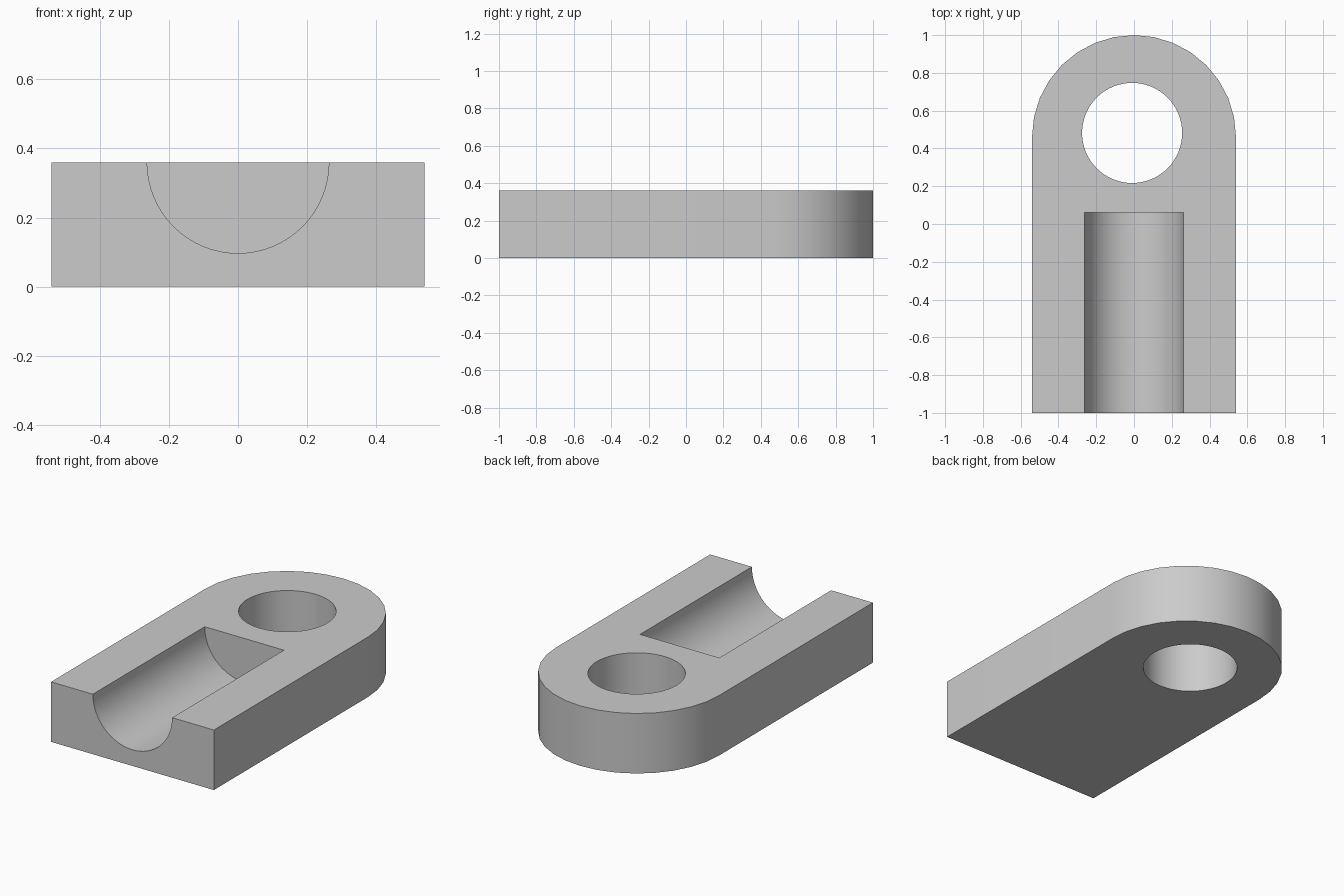
import bpy, bmesh
from math import cos, sin, pi, radians
from mathutils import Matrix

HALF_WIDTH, HEIGHT, ARC_STEPS = 0.54, 0.36, 16

cube = bpy.data.objects.get("Cube")
if cube:
    bpy.data.objects.remove(cube, do_unlink=True)

grey = bpy.data.materials.new("plain grey")
grey.use_nodes = True
colour = (0.6, 0.6, 0.6, 1)
grey.diffuse_color = colour
grey.node_tree.nodes["Principled BSDF"].inputs["Base Color"].default_value = colour


def make_object(name, bm):
    bmesh.ops.recalc_face_normals(bm, faces=bm.faces)
    mesh = bpy.data.meshes.new(name)
    bm.to_mesh(mesh)
    bm.free()
    mesh.materials.append(grey)
    obj = bpy.data.objects.new(name, mesh)
    bpy.context.collection.objects.link(obj)
    return obj


def cutter(name, radius, depth, matrix):
    bm = bmesh.new()
    bmesh.ops.create_cone(bm, cap_ends=True, segments=64, radius1=radius,
                          radius2=radius, depth=depth, matrix=matrix)
    obj = make_object(name, bm)
    obj.hide_render = True
    return obj


# Plate with a square front and a rounded back
bm = bmesh.new()
outline = [(-HALF_WIDTH, -1), (HALF_WIDTH, -1)]
for i in range(ARC_STEPS + 1):
    a = pi * i / ARC_STEPS
    outline.append((HALF_WIDTH * cos(a), 1 - HALF_WIDTH + HALF_WIDTH * sin(a)))
base = bm.faces.new([bm.verts.new((x, y, 0)) for x, y in outline])
top = bmesh.ops.extrude_face_region(bm, geom=[base])["geom"]
bmesh.ops.translate(bm, vec=(0, 0, HEIGHT),
                    verts=[v for v in top if isinstance(v, bmesh.types.BMVert)])
plate = make_object("slotted_plate", bm)

# Through hole and half-round channel open at the front
cutters = [
    cutter("hole_cutter", 0.265, 1, Matrix.Translation((-0.01, 0.482, HEIGHT / 2))),
    cutter("channel_cutter", 0.263, 1.26,
           Matrix.Translation((0, -0.57, HEIGHT)) @ Matrix.Rotation(pi / 2, 4, "X")),
]
bpy.ops.object.select_all(action="DESELECT")
plate.select_set(True)
bpy.context.view_layer.objects.active = plate
for tool in cutters:
    cut = plate.modifiers.new(tool.name, "BOOLEAN")
    cut.operation = "DIFFERENCE"
    cut.solver = "EXACT"
    cut.object = tool
    bpy.ops.object.modifier_apply(modifier=cut.name)
    bpy.data.objects.remove(tool, do_unlink=True)

bpy.ops.object.shade_smooth_by_angle(angle=radians(30))
